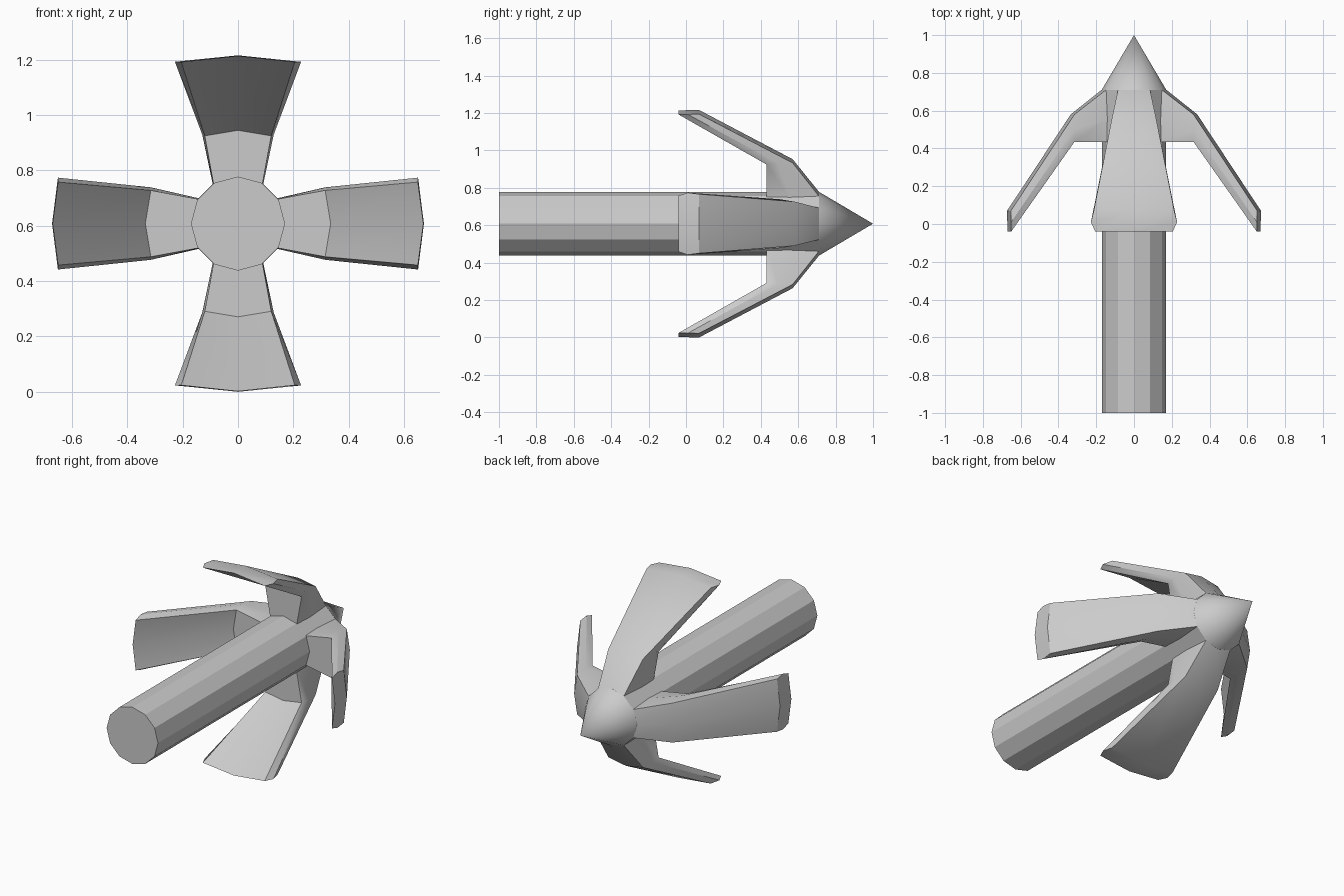
import bpy, bmesh, math
from mathutils import Matrix, Vector

if "Cube" in bpy.data.objects:
    bpy.data.objects.remove(bpy.data.objects["Cube"])

AXIS_Z = 0.608


def finish(bm, name, smooth_angle=None):
    bmesh.ops.recalc_face_normals(bm, faces=bm.faces)
    mesh = bpy.data.meshes.new(name)
    bm.to_mesh(mesh)
    bm.free()
    ob = bpy.data.objects.new(name, mesh)
    bpy.context.collection.objects.link(ob)
    if smooth_angle:
        bpy.ops.object.select_all(action='DESELECT')
        ob.select_set(True)
        bpy.context.view_layer.objects.active = ob
        bpy.ops.object.shade_smooth_by_angle(angle=math.radians(smooth_angle))
    return ob


def tapered(name, y0, y1, r0, r1, smooth=None):
    """Twelve-sided cylinder or cone along the y axis."""
    bm = bmesh.new()
    place = (Matrix.Translation((0, (y0 + y1) / 2, AXIS_Z))
             @ Matrix.Rotation(-math.pi / 2, 4, 'X'))
    bmesh.ops.create_cone(bm, cap_ends=True, segments=12, radius1=r0,
                          radius2=r1, depth=y1 - y0, matrix=place)
    return finish(bm, name, smooth)


def arm(name, turn, stations):
    """Loft root, knee and tip sections; each has outer and inner
    (radius, y, half width), the edge half width and the centre crown."""
    bm = bmesh.new()
    place = Matrix.Translation((0, 0, AXIS_Z)) @ Matrix.Rotation(turn, 4, 'Y')
    rings = []
    for (ro, yo, wo), (ri, yi, wi), wm, crown in stations:
        rm, ym = ro * 0.45 + ri * 0.55 - crown, yo * 0.45 + yi * 0.55
        section = [(-wo, yo, ro - crown), (0, yo, ro), (wo, yo, ro - crown),
                   (wm, ym, rm),
                   (wi, yi, ri - crown), (0, yi, ri), (-wi, yi, ri - crown),
                   (-wm, ym, rm)]
        rings.append([bm.verts.new(place @ Vector(p)) for p in section])
    for a, b in zip(rings, rings[1:]):
        for i in range(8):
            j = (i + 1) % 8
            bm.faces.new((a[i], a[j], b[j], b[i]))
    # Close root and tip with two halves meeting at the centre ridge
    for r in (rings[0], rings[-1]):
        bm.faces.new((r[1], r[2], r[3], r[4], r[5]))
        bm.faces.new((r[5], r[6], r[7], r[0], r[1]))
    return finish(bm, name, 32)


# Shaft and pointed head
tapered("shaft", -1.0, 0.71, 0.17, 0.17)
tapered("pointed_head", 0.71, 1.0, 0.171, 0.0, 40)

# Upper and lower arms are broad
broad = [((0.172, 0.71, 0.085), (0.15, 0.43, 0.085), 0.09, 0.024),
         ((0.345, 0.57, 0.115), (0.337, 0.43, 0.12), 0.129, 0.020),
         ((0.608, 0.07, 0.213), (0.606, -0.04, 0.205), 0.228, 0.022)]
# Side arms are narrower and reach further
narrow = [((0.172, 0.71, 0.085), (0.15, 0.435, 0.085), 0.09, 0.024),
          ((0.335, 0.58, 0.118), (0.335, 0.435, 0.12), 0.131, 0.020),
          ((0.672, 0.07, 0.158), (0.67, -0.04, 0.15), 0.166, 0.020)]
for label, turn, shape in (("upper", 0, broad), ("right", 90, narrow),
                           ("lower", 180, broad), ("left", 270, narrow)):
    arm(label + "_arm", math.radians(turn), shape)
